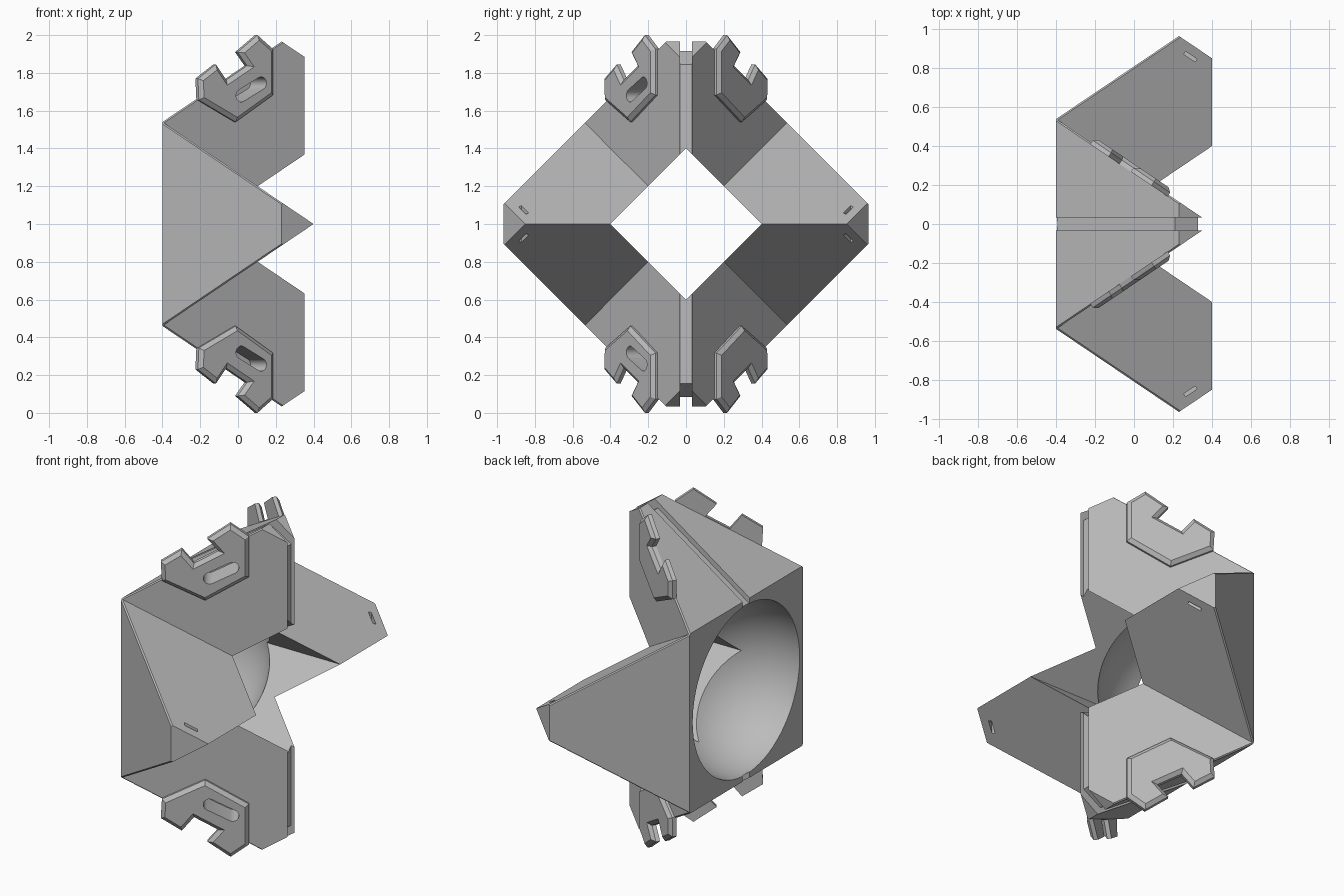
import bpy, bmesh, math
from mathutils import Vector, Matrix

cube = bpy.data.objects.get("Cube")
if cube:
    bpy.data.objects.remove(cube)

SLOPE = 0.675            # slope shared by every spike face
HALF = 0.54              # half width of the square base
SIGNS = [(a, b) for a in (1, -1) for b in (1, -1)]

grey = bpy.data.materials.new("plain grey")
grey.use_nodes = True
grey.diffuse_color = (0.5, 0.5, 0.5, 1)
grey.node_tree.nodes["Principled BSDF"].inputs["Base Color"].default_value = (0.5, 0.5, 0.5, 1)


def to_object(name, bm):
    bmesh.ops.recalc_face_normals(bm, faces=bm.faces[:])
    mesh = bpy.data.meshes.new(name)
    bm.to_mesh(mesh)
    bm.free()
    mesh.materials.append(grey)
    obj = bpy.data.objects.new(name, mesh)
    bpy.context.collection.objects.link(obj)
    return obj


def box(name, size, matrix):
    bm = bmesh.new()
    bmesh.ops.create_cube(bm, size=1)
    bm.transform(matrix @ Matrix.Diagonal((*size, 1)))
    return to_object(name, bm)


def prism(name, points, direction):
    bm = bmesh.new()
    face = bm.faces.new([bm.verts.new(p) for p in points])
    ext = bmesh.ops.extrude_face_region(bm, geom=[face], use_keep_orig=True)
    moved = [g for g in ext["geom"] if isinstance(g, bmesh.types.BMVert)]
    bmesh.ops.translate(bm, verts=moved, vec=direction)
    return bm


def cut(obj, cutters):
    for c in cutters:
        c.hide_render = True
        mod = obj.modifiers.new("cut", "BOOLEAN")
        mod.operation = "DIFFERENCE"
        mod.solver = "EXACT"
        mod.object = c
    bpy.context.view_layer.update()
    dg = bpy.context.evaluated_depsgraph_get()
    mesh = bpy.data.meshes.new_from_object(obj.evaluated_get(dg))
    obj.modifiers.clear()
    obj.data = mesh


def slice_off(bm, point, normal):
    geom = bm.verts[:] + bm.edges[:] + bm.faces[:]
    res = bmesh.ops.bisect_plane(bm, geom=geom, plane_co=point, plane_no=normal,
                                 clear_outer=True, dist=1e-5)
    edges = [g for g in res["geom_cut"] if isinstance(g, bmesh.types.BMEdge)]
    bmesh.ops.holes_fill(bm, edges=edges)


# Body: square base with four spikes around it
bm = bmesh.new()
ring = [(-1, -1), (1, -1), (1, 1), (-1, 1)]
corners = [bm.verts.new((-0.4, y * HALF, z * HALF)) for y, z in ring]
tips = [bm.verts.new((0.4, y * 2 * HALF, z * 2 * HALF))
        for y, z in [(0, -1), (1, 0), (0, 1), (-1, 0)]]
centre = bm.verts.new((0.4, 0, 0))
bm.faces.new(corners)
for i in range(4):
    a, b, t = corners[i], corners[(i + 1) % 4], tips[i]
    for tri in ((a, b, t), (b, centre, t), (centre, a, t)):
        bm.faces.new(tri)
bmesh.ops.recalc_face_normals(bm, faces=bm.faces[:])
# Blunt tips, then softened long edges
for y, z in [(0, -1), (1, 0), (0, 1), (-1, 0)]:
    slice_off(bm, (0.23, y * 0.967, z * 0.967), (SLOPE, y, z))
for y, z in SIGNS:
    slice_off(bm, (0, y * (HALF - 0.005), z * (HALF - 0.005)), (0, y, z))
body = to_object("body", bm)

# Round bowl and square through-hole
cutters = []
bm = bmesh.new()
bmesh.ops.create_uvsphere(bm, u_segments=72, v_segments=36, radius=0.508)
bm.transform(Matrix.Translation((-0.4, 0, 0)) @ Matrix.Rotation(math.pi / 2, 4, "Y"))
cutters.append(to_object("bowl_cutter", bm))
side = 0.4 * math.sqrt(2)
cutters.append(box("hole_cutter", (1.2, side, side),
                   Matrix.Translation((0.35, 0, 0)) @ Matrix.Rotation(math.pi / 4, 4, "X")))

# Grooves round the ridges of the top and bottom spikes
groove = [(-0.42, 0.49), (0.21, 0.917), (0.33, 0.845), (0.33, 0.3),
          (0.6, 0.3), (0.6, 1.3), (-0.42, 1.3)]
for s in (1, -1):
    bm = prism("groove", [(x, -0.033, s * z) for x, z in groove], (0, 0.066, 0))
    cutters.append(to_object("groove_cutter", bm))

for sy, sz in SIGNS:
    # Slits along the valleys between spikes
    d = Vector((0.8, -HALF * sy, -HALF * sz)).normalized()
    radial = Vector((0, sy, sz)).normalized()
    n = (radial - d * d.dot(radial)).normalized()
    axes = Matrix((d, d.cross(n), n)).transposed().to_4x4()
    at = Matrix.Translation((-0.135, sy * 0.361, sz * 0.361))
    cutters.append(box("valley_slit_cutter", (0.16, 0.03, 0.4), at @ axes))
    # Slits near the tips of the front and back spikes
    at = Matrix.Translation((0.29, sy * 0.86, sz * 0.09))
    turn = Matrix.Rotation(-sy * math.atan(SLOPE), 4, "Z")
    cutters.append(box("tip_slit_cutter", (0.07, 0.018, 0.12), at @ turn))

# Pronged plates with a long rounded slot, on the top and bottom spikes
outline = [(-0.22, 0.77), (-0.125, 0.845), (-0.07, 0.763), (0.04, 0.838),
           (-0.01, 0.91), (0.095, 1.0), (0.178, 0.926), (0.178, 0.683),
           (-0.02, 0.54), (-0.215, 0.656)]
normal = Vector((SLOPE, -1, 0)).normalized()
along = Vector((1, SLOPE, 0)).normalized()


def on_face(x, z):
    return Vector((x, -SLOPE * (0.4 - x), z))


slot_ends = (on_face(0.0, 0.68), on_face(0.105, 0.745))
slot_dir = (slot_ends[1] - slot_ends[0]).normalized()
slot_side = normal.cross(slot_dir)
slot = []
for k, end in enumerate(slot_ends):
    for i in range(11):
        a = math.pi * (i / 10 + 0.5 + k)
        slot.append(end + 0.034 * (math.cos(a) * slot_dir + math.sin(a) * slot_side))

plates = []
for sy, sz in SIGNS:
    mirror = Matrix.Diagonal((1, sy, sz, 1))
    bm = prism("plate", [on_face(x, z) - normal * 0.01 for x, z in outline], normal * 0.024)
    bmesh.ops.recalc_face_normals(bm, faces=bm.faces[:])
    top = max(bm.faces, key=lambda f: f.calc_center_median().dot(normal))
    bmesh.ops.inset_region(bm, faces=[top], thickness=0.022, depth=0.018, use_even_offset=True)
    bm.transform(mirror)
    where = ("front" if sy > 0 else "back") + ("_top" if sz > 0 else "_bottom")
    plate = to_object(where + "_plate", bm)
    bm = prism("slot", [p + normal * 0.1 for p in slot], normal * -0.22)
    bm.transform(mirror)
    slot_cutter = to_object("slot_cutter", bm)
    cut(plate, [slot_cutter])
    cutters.append(slot_cutter)
    plates.append(plate)

cut(body, cutters)
for c in cutters:
    bpy.data.objects.remove(c)

# Stand on the ground and smooth the bowl
for obj in [body] + plates:
    obj.data.transform(Matrix.Translation((0, 0, 1)))
bpy.ops.object.select_all(action="DESELECT")
for obj in [body] + plates:
    obj.select_set(True)
bpy.context.view_layer.objects.active = body
bpy.ops.object.shade_smooth_by_angle(angle=math.radians(25))
